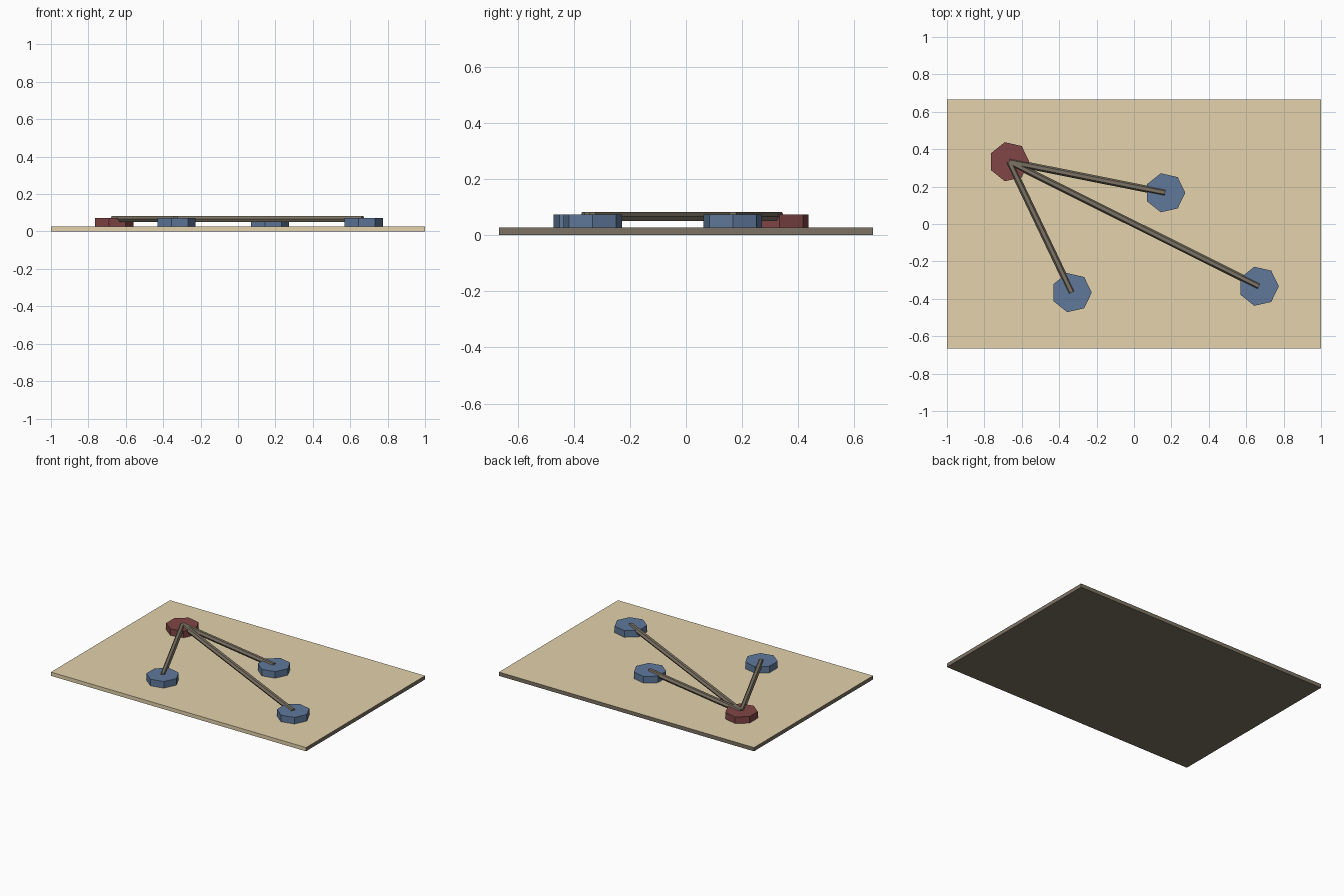
import bpy, math
from mathutils import Vector, Matrix

if "Cube" in bpy.data.objects:
    bpy.data.objects.remove(bpy.data.objects["Cube"])


def material(name, rgb):
    m = bpy.data.materials.new(name)
    m.diffuse_color = (*rgb, 1)
    m.use_nodes = True
    m.node_tree.nodes["Principled BSDF"].inputs["Base Color"].default_value = m.diffuse_color
    return m


tan = material("tan board", (0.77, 0.645, 0.41))
red = material("dark red", (0.22, 0.06, 0.06))
blue = material("slate blue", (0.115, 0.19, 0.33))
brown = material("dark brown", (0.2, 0.17, 0.125))


def finish(name, mat):
    ob = bpy.context.object
    ob.name = name
    ob.data.materials.append(mat)
    return ob


def disc(name, x, y, mat):
    # seven-sided peg with one corner pointing to +x
    bpy.ops.mesh.primitive_cylinder_add(vertices=7, radius=0.107, depth=0.0467)
    ob = finish(name, mat)
    ob.data.transform(Matrix.Rotation(-math.pi / 2, 4, 'Z'))
    ob.location = (x, y, 0.05)


def rod(name, a, b):
    # six-sided rod with a flat face on top
    a, b = Vector((*a, 0.0663)), Vector((*b, 0.0663))
    d = b - a
    bpy.ops.mesh.primitive_cylinder_add(vertices=6, radius=0.0185, depth=d.length)
    ob = finish(name, brown)
    ob.data.transform(Matrix.Rotation(math.pi / 2, 4, 'Y'))
    ob.rotation_euler = (0, 0, math.atan2(d.y, d.x))
    ob.location = (a + b) / 2


# Board: tan on top and front, brown on the other sides
bpy.ops.mesh.primitive_cube_add(size=1, location=(0, 0, 0.0133))
board = finish("board", tan)
board.data.materials.append(brown)
board.scale = (2, 1.333, 0.0267)
for f in board.data.polygons:
    f.material_index = 0 if f.normal.z > 0.5 or f.normal.y < -0.5 else 1

# Hub peg, outer pegs and connecting rods
hub = (-0.667, 0.333)
disc("hub_peg", *hub, red)
for i, p in enumerate([(0.167, 0.167), (0.667, -0.333), (-0.333, -0.367)], 1):
    disc(f"outer_peg_{i}", *p, blue)
    rod(f"rod_{i}", hub, p)
